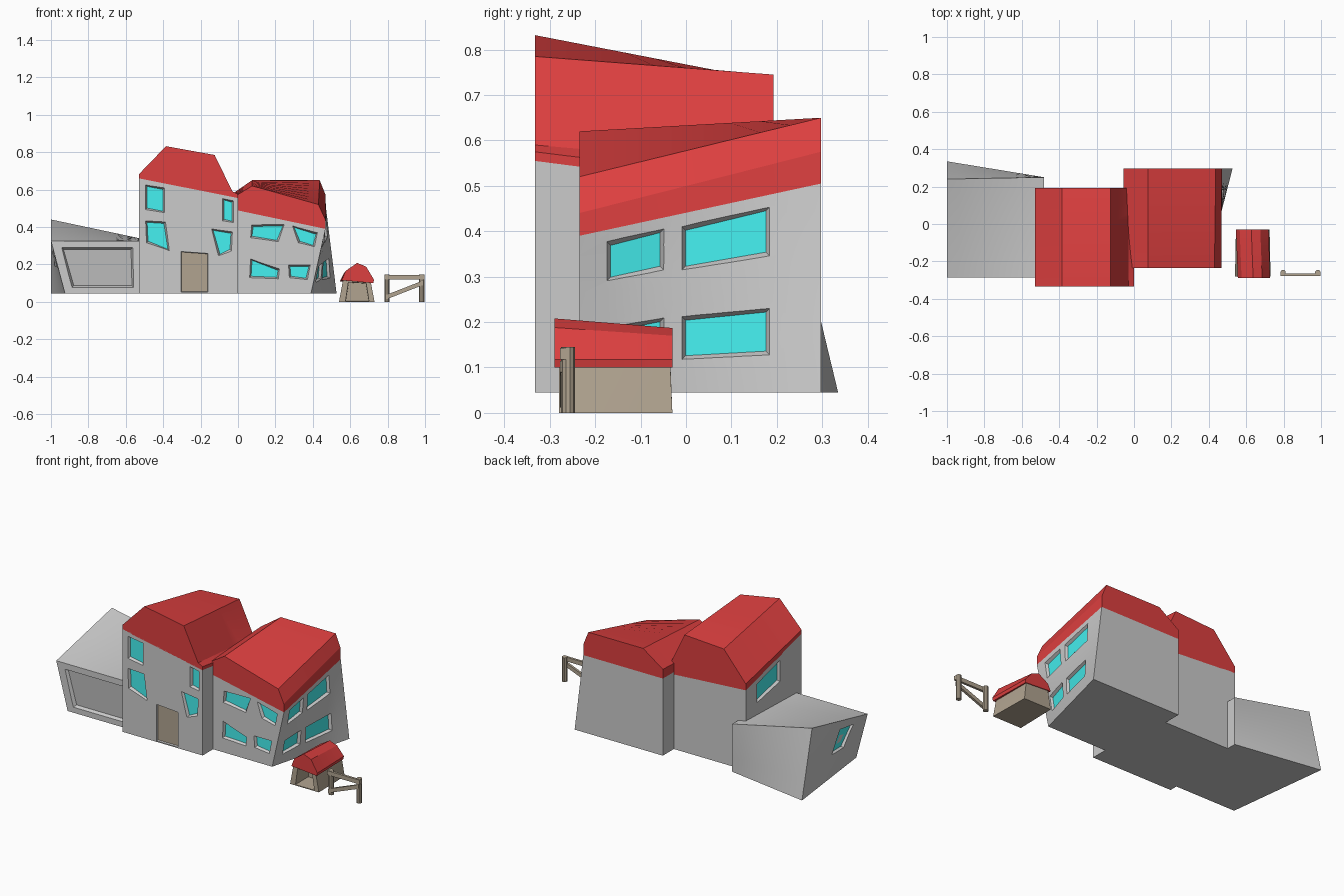
import bpy, bmesh, math
from mathutils import Vector
from mathutils.bvhtree import BVHTree

if "Cube" in bpy.data.objects:
    bpy.data.objects.remove(bpy.data.objects["Cube"])


def material(name, rgb):
    m = bpy.data.materials.new(name)
    m.diffuse_color = (*rgb, 1)
    m.use_nodes = True
    m.node_tree.nodes["Principled BSDF"].inputs["Base Color"].default_value = m.diffuse_color
    return m


RED = material("roof_red", (0.72, 0.05, 0.05))
CYAN = material("glass", (0.06, 0.88, 0.88))
BROWN = material("wood", (0.44, 0.37, 0.28))
DARK = material("door_grey", (0.5, 0.5, 0.5))


def finish(name, bm, mat=None, smooth=True):
    bmesh.ops.recalc_face_normals(bm, faces=bm.faces)
    me = bpy.data.meshes.new(name)
    bm.to_mesh(me)
    bm.free()
    ob = bpy.data.objects.new(name, me)
    bpy.context.collection.objects.link(ob)
    if mat:
        me.materials.append(mat)
    if smooth:
        shade(ob)
    return ob


def shade(ob):
    bpy.ops.object.select_all(action='DESELECT')
    ob.select_set(True)
    bpy.context.view_layer.objects.active = ob
    bpy.ops.object.shade_smooth_by_angle(angle=math.radians(20))


def loft(name, front, back, mat=None, steps=8, dx=0.0, smooth=True):
    """Solid between a front and a back outline; each outline is (y, [(x, z), ...])."""
    bm = bmesh.new()
    (y0, a), (y1, b) = front, back
    rings = []
    for i in range(steps + 1):
        t = i / steps
        rings.append([bm.verts.new((p[0] + (q[0] - p[0]) * t, y0 + (y1 - y0) * t,
                                    p[1] + (q[1] - p[1]) * t)) for p, q in zip(a, b)])
    n = len(a)
    for r, s in zip(rings, rings[1:]):
        for j in range(n):
            bm.faces.new((r[j], r[(j + 1) % n], s[(j + 1) % n], s[j]))
    bm.faces.new(rings[0])
    bm.faces.new(rings[-1])
    return finish(name, bm, mat, smooth)


def walls(name, corners, mat=None, cuts=7):
    """Skewed box; corners = bottom FL FR BR BL, then the top four."""
    bm = bmesh.new()
    v = [bm.verts.new(c) for c in corners]
    for f in ((0, 1, 2, 3), (4, 5, 6, 7), (0, 1, 5, 4), (1, 2, 6, 5), (2, 3, 7, 6), (3, 0, 4, 7)):
        bm.faces.new([v[i] for i in f])
    if cuts:
        bmesh.ops.subdivide_edges(bm, edges=bm.edges[:], cuts=cuts, use_grid_fill=True)
    return finish(name, bm, mat)


def openings(wall, items):
    """Cut bevelled recesses in a wall and set a pane in each.
    item = (name, outward normal, [(a, z) x 4], pane material, depth, inset)"""
    bm = bmesh.new()
    bm2 = bmesh.new()
    bm2.from_mesh(wall.data)
    tree = BVHTree.FromBMesh(bm2)
    bm2.free()

    def project(n, a, z):
        start = Vector((n.x * 3, a, z)) if n.x else Vector((a, n.y * 3, z))
        return tree.ray_cast(start, -n)[0]

    for name, n, pts, mat, depth, inset in items:
        n = Vector(n)
        ca, cz = (sum(p[k] for p in pts) / 4 for k in (0, 1))
        small = [(a - math.copysign(inset, a - ca), z - math.copysign(inset, z - cz)) for a, z in pts]
        outer = [project(n, *p) + n * 0.006 for p in pts]
        inner = [project(n, *p) - n * depth for p in small]
        o = [bm.verts.new(p) for p in outer]
        i = [bm.verts.new(p) for p in inner]
        bm.faces.new(o)
        bm.faces.new(i)
        for k in range(4):
            bm.faces.new((o[k], o[(k + 1) % 4], i[(k + 1) % 4], i[k]))
        pane = bmesh.new()
        pane.faces.new([pane.verts.new(p + n * 0.002) for p in inner])
        f = pane.faces[:][0]
        f.normal_update()
        flip = f.normal.dot(n) < 0
        ob = finish(name, pane, mat, False)
        if ob.data.polygons[0].normal.dot(n) < 0:
            ob.data.flip_normals()
    cutter = finish("cutter", bm, None, False)
    cutter.hide_render = True
    mod = wall.modifiers.new("openings", 'BOOLEAN')
    mod.operation, mod.solver, mod.object = 'DIFFERENCE', 'EXACT', cutter
    bpy.ops.object.select_all(action='DESELECT')
    wall.select_set(True)
    bpy.context.view_layer.objects.active = wall
    while wall.modifiers[0] != mod:
        bpy.ops.object.modifier_remove(modifier=wall.modifiers[0].name)
    bpy.ops.object.modifier_apply(modifier=mod.name)
    bpy.data.objects.remove(cutter)
    shade(wall)


def window(name, n, *pts):
    return (name, n, pts, CYAN, 0.016, 0.011)


F, R, L = (0, -1, 0), (1, 0, 0), (-1, 0, 0)
G = 0.045

# Tall house: walls, roof, windows and door
tower = walls("tower_walls", [(-.53, -.333, G), (0, -.333, G), (0, .193, G), (-.53, .193, G),
                              (-.53, -.333, .66), (0, -.333, .555), (0, .193, .487), (-.53, .193, .522)], cuts=0)
loft("tower_roof",
     (-.333, [(-.53, .655), (-.53, .682), (-.385, .832), (-.125, .785), (-.03, .59), (0, .575), (0, .553)]),
     (.193, [(-.53, .52), (-.53, .56), (-.385, .73), (-.125, .745), (-.03, .545), (0, .51), (0, .485)]), RED)
openings(tower, [
    window("tower_window_a", F, (-.497, .628), (-.39, .612), (-.39, .473), (-.497, .49)),
    window("tower_window_b", F, (-.497, .436), (-.385, .43), (-.364, .27), (-.492, .313)),
    window("tower_window_c", F, (-.086, .556), (-.021, .543), (-.021, .42), (-.086, .43)),
    window("tower_window_d", F, (-.144, .393), (-.027, .377), (-.032, .27), (-.107, .243)),
    window("tower_side_window", L, (.09, .52), (-.13, .58), (-.13, .45), (.09, .405)),
    ("front_door", F, ((-.305, .27), (-.16, .26), (-.16, .05), (-.305, .05)), BROWN, 0.012, 0.004)])

# Lower wing with a leaning side wall
wing = walls("wing_walls", [(-.055, -.235, G), (.39, -.235, G), (.527, .297, G), (-.055, .297, G),
                            (-.055, -.235, .50), (.468, -.235, .39), (.47, .297, .505), (-.055, .297, .505)])
loft("wing_roof",
     (-.235, [(-.055, .50), (-.055, .54), (.075, .62), (.43, .52), (.467, .44), (.468, .39)]),
     (.297, [(-.055, .505), (-.055, .56), (.075, .65), (.437, .65), (.467, .575), (.47, .505)]), RED)
openings(wing, [
    window("wing_window_a", F, (.07, .414), (.251, .417), (.219, .318), (.064, .34)),
    window("wing_window_b", F, (.289, .409), (.428, .372), (.412, .291), (.32, .313)),
    window("wing_window_c", F, (.064, .233), (.225, .179), (.219, .12), (.059, .126)),
    window("wing_window_d", F, (.267, .2), (.39, .2), (.374, .115), (.272, .126)),
    window("wing_side_window_a", R, (-.177, .38), (-.046, .408), (-.046, .312), (-.177, .288)),
    window("wing_side_window_b", R, (-.012, .413), (.187, .456), (.187, .343), (-.012, .312)),
    window("wing_side_window_c", R, (-.177, .19), (-.046, .212), (-.046, .118), (-.177, .1)),
    window("wing_side_window_d", R, (-.012, .215), (.187, .233), (.187, .125), (-.012, .115))])

# Garage
garage = walls("garage", [(-.925, -.285, G), (-.48, -.285, G), (-.48, .25, G), (-1, .335, G),
                          (-1, -.285, .325), (-.48, -.285, .325), (-.48, .25, .33), (-1, .24, .44)])
openings(garage, [
    ("garage_door", F, ((-.945, .292), (-.56, .292), (-.555, .075), (-.89, .075)), DARK, 0.02, 0.012),
    window("garage_window", L, (-.03, .33), (-.166, .31), (-.1, .185), (.03, .19))])

# Small shed with an open front
shed = walls("shed_walls", [(.54, -.28, 0), (.73, -.28, 0), (.725, -.03, 0), (.545, -.03, 0),
                            (.563, -.28, .125), (.708, -.28, .115), (.708, -.035, .115), (.563, -.035, .125)], BROWN)
openings(shed, [("shed_inside", F, ((.59, .105), (.685, .1), (.70, .005), (.575, .005)), BROWN, 0.12, 0.002)])
loft("shed_roof",
     (-.29, [(.555, .115), (.575, .165), (.637, .208), (.685, .188), (.727, .118), (.723, .1)]),
     (-.03, [(.545, .11), (.565, .15), (.627, .187), (.675, .17), (.72, .118), (.717, .1)]), RED)


# Fence: two round posts, a top rail and a brace
def bar(name, x0, z0, x1, z1, h):
    loft(name, (-.278, [(x0, z0), (x1, z1), (x1, z1 + h), (x0, z0 + h)]),
         (-.264, [(x0, z0), (x1, z1), (x1, z1 + h), (x0, z0 + h)]), BROWN, 1, smooth=False)


for side, x in (("left", .797), ("right", .983)):
    bm = bmesh.new()
    bmesh.ops.create_cone(bm, cap_ends=True, segments=10, radius1=.015, radius2=.015, depth=.145)
    bmesh.ops.translate(bm, verts=bm.verts, vec=(x, -.26, .0725))
    finish("fence_post_" + side, bm, BROWN)
bar("fence_top_rail", .783, .118, .998, .118, .025)
bar("fence_brace", .79, .012, .99, .09, .024)
